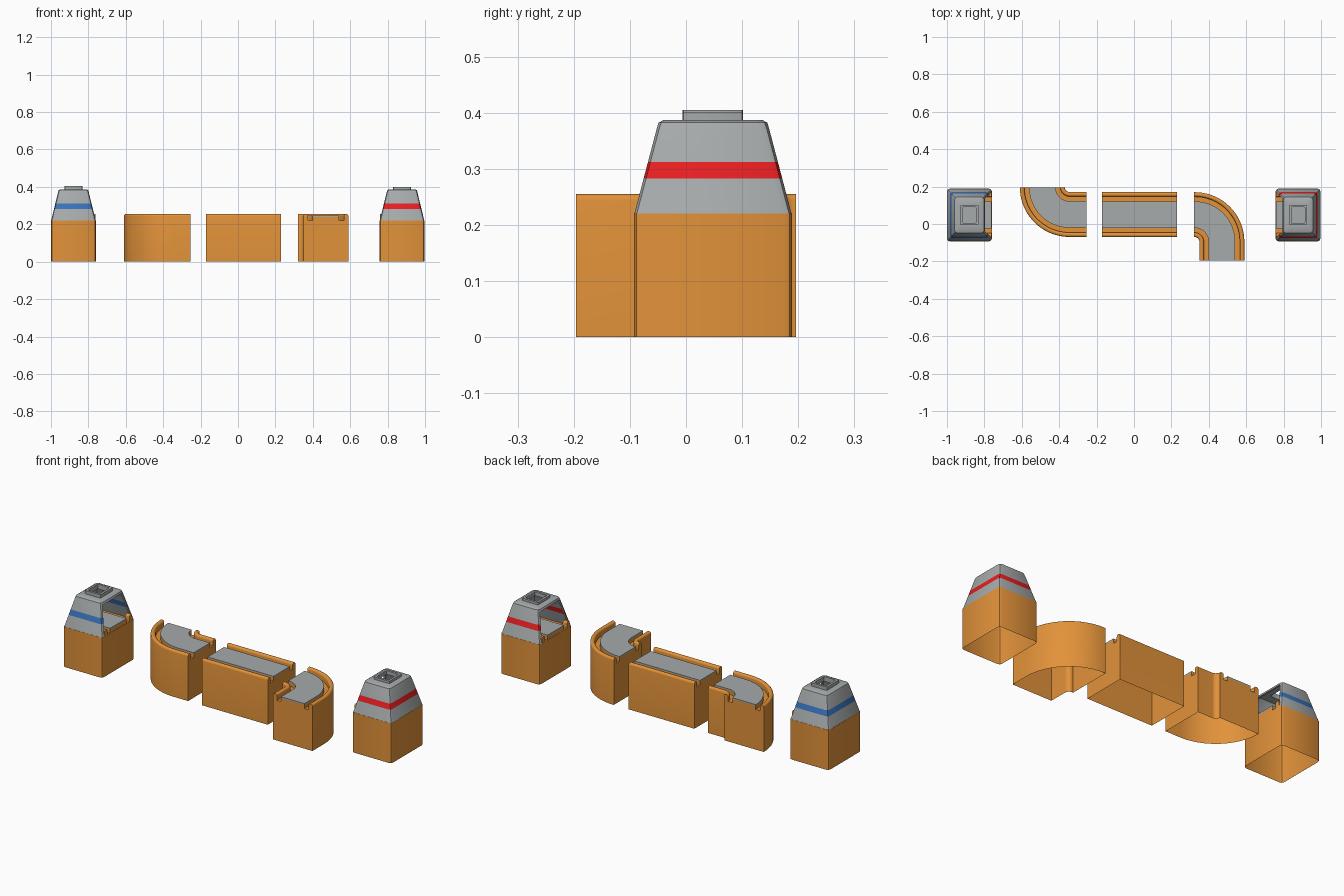
import bpy, bmesh, math
from mathutils import Matrix

if "Cube" in bpy.data.objects:
    bpy.data.objects.remove(bpy.data.objects["Cube"])

def material(name, rgb):
    m = bpy.data.materials.new(name)
    m.diffuse_color = (*rgb, 1)
    m.use_nodes = True
    m.node_tree.nodes["Principled BSDF"].inputs["Base Color"].default_value = m.diffuse_color
    return m

ORANGE = material("orange", (0.76, 0.288, 0.042))
GREY = material("grey", (0.385, 0.405, 0.41))
BLUE = material("blue", (0.04, 0.17, 0.49))
RED = material("red", (0.82, 0.014, 0.016))

def finish(bm, name, mats, smooth=True, open_bottom=False):
    bmesh.ops.recalc_face_normals(bm, faces=bm.faces[:])
    if open_bottom:
        bmesh.ops.delete(bm, geom=[f for f in bm.faces if all(v.co.z < 0.001 for v in f.verts)],
                         context='FACES_ONLY')
    me = bpy.data.meshes.new(name)
    bm.to_mesh(me)
    bm.free()
    ob = bpy.data.objects.new(name, me)
    bpy.context.collection.objects.link(ob)
    for m in mats:
        me.materials.append(m)
    if smooth:
        shade(ob)
    return ob

def shade(ob):
    bpy.ops.object.select_all(action='DESELECT')
    ob.select_set(True)
    bpy.context.view_layer.objects.active = ob
    bpy.ops.object.shade_smooth_by_angle(angle=math.radians(30))

def loft(rings, torus=False, stripe=()):
    """Skin a list of equal-length rings; capped, or closed into a shell."""
    bm = bmesh.new()
    vs = [[bm.verts.new(p) for p in r] for r in rings]
    n, count = len(vs[0]), len(vs)
    for i in range(count if torus else count - 1):
        a, b = vs[i], vs[(i + 1) % count]
        for j in range(n):
            k = (j + 1) % n
            f = bm.faces.new((a[j], a[k], b[k], b[j]))
            f.material_index = 1 if i in stripe else 0
    if not torus:
        bm.faces.new(vs[0])
        bm.faces.new(vs[-1])
    return bm

def rounded(hx, hy, r, z, seg=2):
    pts = []
    for q, (sx, sy) in enumerate(((1, 1), (-1, 1), (-1, -1), (1, -1))):
        for i in range(seg + 1):
            a = math.pi / 2 * (q + i / seg)
            pts.append((sx * (hx - r) + r * math.cos(a), sy * (hy - r) + r * math.sin(a), z))
    return pts

def sweep(profile, path, name, mat):
    """path items: x, y, sideways direction x, y"""
    rings = [[(x + nx * u, y + ny * u, z) for u, z in profile] for x, y, nx, ny in path]
    return finish(loft(rings), name, [mat], open_bottom=True)

# Cross-sections: channel with rounded rails, thin road plate, single rail
W, RAIL, FLOOR, BED, TOP, R = 0.12, 0.096, 0.22, 0.24, 0.255, 0.011

def rail_top(outer, inner):
    pts = []
    for i in range(5):
        a = math.pi / 2 * i / 4
        pts.append((outer + R * (1 - math.cos(a)), TOP - R + R * math.sin(a)))
    for i in range(5):
        a = math.pi / 2 * i / 4
        pts.append((inner - R + R * math.sin(a), TOP - R + R * math.cos(a)))
    return pts

half = [(-W, 0)] + rail_top(-W, -RAIL) + [(-RAIL, FLOOR), (-0.071, FLOOR), (-0.071, BED)]
channel = half + [(-u, z) for u, z in reversed(half)]
plate = [(-0.071, BED), (-0.071, 0.247), (0.071, 0.247), (0.071, BED)]
bed = [(-0.071, FLOOR), (-0.071, BED), (0.071, BED), (0.071, FLOOR)]
rail = [(-W, 0.21)] + rail_top(-W, -RAIL) + [(-RAIL, 0.21)]

# Track paths
def arc(cx, cy, a0, a1, n=20):
    out = []
    for i in range(n + 1):
        a = math.radians(a0 + (a1 - a0) * i / n)
        c, s = math.cos(a), math.sin(a)
        out.append((cx + 0.145 * c, cy + 0.145 * s, c, s))
    return out

paths = {
    "straight_track": [(-0.17, 0.05, 0, 1), (0.23, 0.05, 0, 1)],
    "left_curve": arc(-0.345, 0.196, 180, 270) + [(-0.255, 0.051, 0, -1)],
    "right_curve": [(0.32, 0.05, 0, 1)] + arc(0.325, -0.095, 90, 0) + [(0.47, -0.196, 1, 0)],
}
for name, path in paths.items():
    sweep(channel, path, name + "_body", ORANGE)
    sweep(plate, path, name + "_road", GREY)

# Towers: base, hollow cap with stripe and chimney, rail stubs and road inside
def tower(side, cx, turn, chimney_top, stripe_mat):
    place = Matrix.Translation((cx, 0.048, 0)) @ Matrix.Rotation(turn, 4, 'Z')
    parts = [finish(loft([rounded(0.12, 0.141, 0.015, z) for z in (0, FLOOR)]),
                    side + "_tower_base", [ORANGE], open_bottom=True)]

    def wall(z, inset=0.0):
        t = (z - FLOOR) / (0.372 - FLOOR)
        return rounded(0.119 - 0.037 * t - inset, 0.14 - 0.04 * t - inset, 0.015 - inset * 0.6, z)

    levels = (FLOOR, 0.283, 0.312, 0.372)
    rings = [wall(z) for z in levels]
    rings += [rounded(0.079, 0.097, 0.016, 0.382), rounded(0.07, 0.088, 0.015, 0.387),
              rounded(0.048, 0.054, 0.006, 0.387), rounded(0.048, 0.054, 0.006, chimney_top),
              rounded(0.036, 0.042, 0.004, chimney_top), rounded(0.036, 0.042, 0.004, 0.379),
              rounded(0.068, 0.086, 0.01, 0.379)]
    rings += [wall(z, 0.009) for z in reversed(levels)]
    n = len(rings)
    cap = finish(loft(rings, True, (1, n - 3)), side + "_tower_cap", [GREY, stripe_mat], False)

    # Track opening in the cap
    cut = finish(loft([[(x, -0.126, 0.2), (x, 0.126, 0.2), (x, 0.086, 0.37), (x, -0.086, 0.37)]
                       for x in (0.03, 0.2)]), "opening_cutter", [GREY], False)
    cut.hide_render = True
    mod = cap.modifiers.new("opening", 'BOOLEAN')
    mod.operation, mod.solver, mod.object = 'DIFFERENCE', 'EXACT', cut
    bpy.context.view_layer.objects.active = cap
    bpy.ops.object.modifier_apply(modifier=mod.name)
    bpy.data.objects.remove(cut)
    shade(cap)
    parts.append(cap)

    run = [(-0.1, 0, 0, 1), (0.119, 0, 0, 1)]
    stub = [(0.093, 0, 0, 1), (0.119, 0, 0, 1)]
    parts.append(sweep(plate, run, side + "_tower_road", GREY))
    parts.append(sweep(bed, run, side + "_tower_road_bed", ORANGE))
    parts.append(sweep(rail, stub, side + "_tower_front_rail", ORANGE))
    parts.append(sweep([(-u, z) for u, z in rail], stub, side + "_tower_back_rail", ORANGE))
    for p in parts:
        p.data.transform(place)

tower("left", -0.88, 0, 0.405, BLUE)
tower("right", 0.877, math.pi, 0.40, RED)
